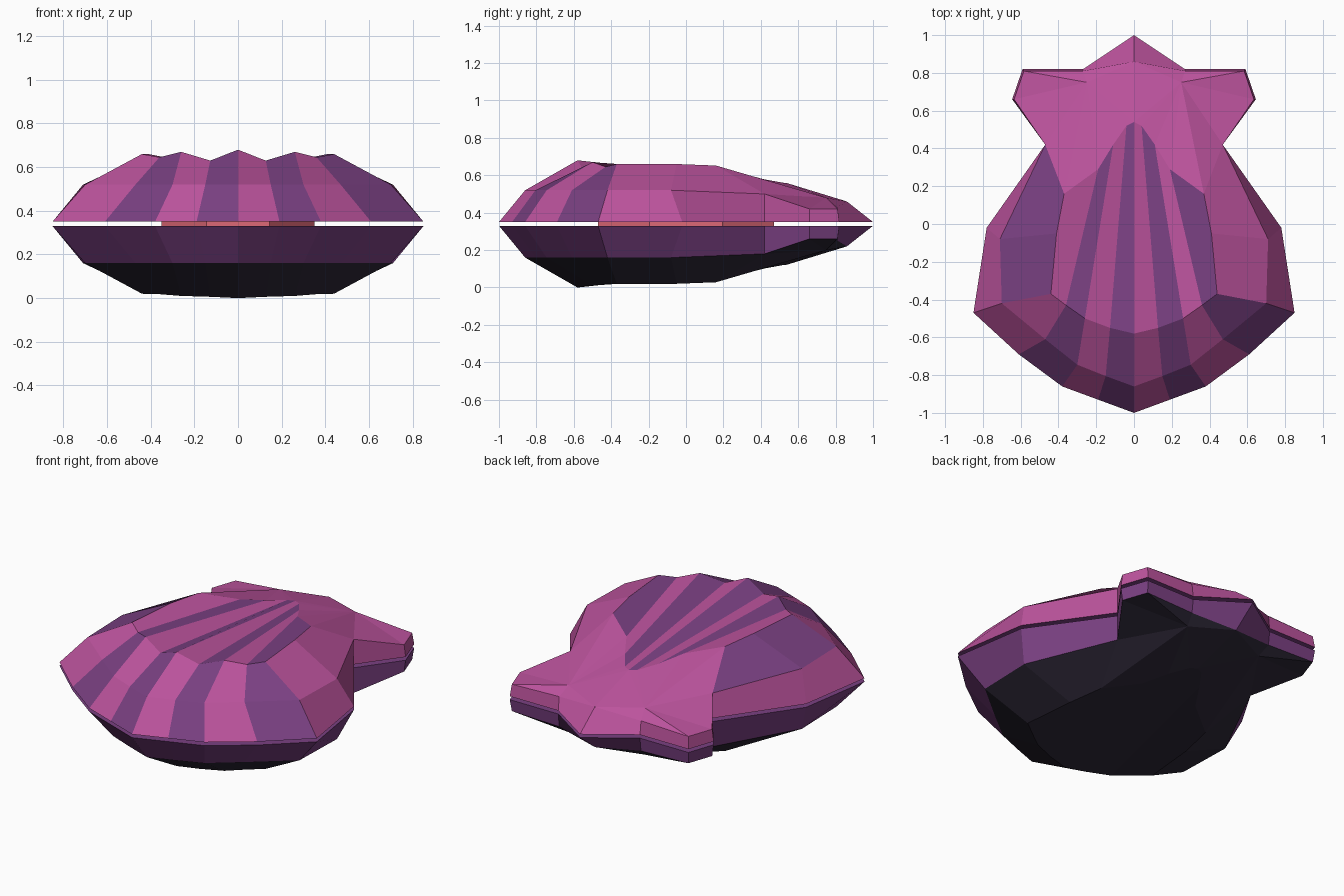
import bpy, bmesh, math

if "Cube" in bpy.data.objects:
    bpy.data.objects.remove(bpy.data.objects["Cube"])


def material(name, rgb):
    lin = [((c / 255 + 0.055) / 1.055) ** 2.4 for c in rgb]
    m = bpy.data.materials.new(name)
    m.diffuse_color = (*lin, 1)
    m.use_nodes = True
    m.node_tree.nodes["Principled BSDF"].inputs["Base Color"].default_value = m.diffuse_color
    return m


PINK = material("shell pink", (188, 83, 157))
PURPLE = material("stripe purple", (122, 64, 130))
DARK = material("underside dark", (46, 40, 56))
FLESH = material("flesh red", (222, 104, 118))

# Right half of the shell, from the front tip round to the hinge tip
RIM = [(0, -1), (.19, -.93), (.38, -.86), (.61, -.69), (.85, -.47), (.78, -.02),
       (.47, .42), (.645, .66), (.59, .82), (.27, .82), (0, 1)]
MID = [(0, -.86, .52), (.15, -.805, .52), (.3, -.745, .52), (.47, -.61, .52),
       (.70, -.42, .52), (.71, -.08, .52), (.47, .42, .5), (.635, .66, .42),
       (.583, .81, .42), (.27, .81, .43), (0, .86, .46)]
# Crown: ridges and valleys at the front, then back along the side
CROWN = [(0, -.58, .68), (.127, -.55, .63), (.26, -.5, .67), (.36, -.43, .645),
         (.44, -.37, .66), (.41, -.05, .66), (.37, .16, .652)]
# Where the ribs run out near the hinge, and the ear crease
FAN = [(0, .54, .558), (.04, .52, .56), (.11, .42, .578), (.19, .29, .612)]
CREASE = (.25, .75, .48)


def build_shell(name, upper):
    rim_mat, inner_mat = (0, 0) if upper else (1, 2)
    bm = bmesh.new()
    cache = {}

    def vert(p, side):
        x, y, z = p
        if not upper:
            z = .68 - z
        key = (round(x * side, 4), y, round(z, 4))
        if key not in cache:
            cache[key] = bm.verts.new(key)
        return cache[key]

    rim = [(x, y, .35) for x, y in RIM]
    crown = list(CROWN)
    if not upper:  # the lower shell has no ribs
        crown[1] = (.127, -.55, .674)
        crown[3] = (.36, -.43, .662)

    for side in (1, -1):
        def face(pts, mat):
            bm.faces.new([vert(p, side) for p in pts]).material_index = mat

        # rim band
        for i in range(10):
            striped = upper and i < 4 and (i % 2 == 1) == (side == 1)
            face((rim[i], rim[i + 1], MID[i + 1], MID[i]), 1 if striped else rim_mat)
        # ribs: slope, then crown
        for i in range(4):
            striped = upper and (i % 2 == 1) == (side == 1)
            mat = 1 if striped else inner_mat
            face((MID[i], MID[i + 1], crown[i + 1], crown[i]), mat)
            if i < 3:
                face((crown[i], crown[i + 1], FAN[i + 1], FAN[i]), mat)
            else:
                face((crown[3], crown[4], crown[5], crown[6], FAN[3]), mat)
        # shoulders: purple on the left only
        shoulder = 1 if upper and side == -1 else inner_mat
        for i in (4, 5):
            face((MID[i], MID[i + 1], crown[i + 1], crown[i]), shoulder)
        # hinge area and ears
        face((crown[6], MID[6], CREASE), inner_mat)
        chain = [crown[6], FAN[3], FAN[2], FAN[1], FAN[0], MID[10], MID[9], MID[8]]
        for a, b in zip(chain, chain[1:]):
            face((a, CREASE, b), inner_mat)
        face((MID[6], MID[7], CREASE), inner_mat)
        face((MID[7], MID[8], CREASE), inner_mat)

    # flat closing face at the opening
    loop = [vert(p, 1) for p in rim] + [vert(p, -1) for p in rim[-2:0:-1]]
    bm.faces.new(loop).material_index = 1
    bmesh.ops.recalc_face_normals(bm, faces=bm.faces)
    me = bpy.data.meshes.new(name)
    bm.to_mesh(me)
    bm.free()
    for m in (PINK, PURPLE, DARK):
        me.materials.append(m)
    bpy.context.collection.objects.link(bpy.data.objects.new(name, me))


build_shell("upper_shell", True)
build_shell("lower_shell", False)

# Flesh seen in the gap between the shells
bpy.ops.mesh.primitive_cylinder_add(vertices=8, radius=1, depth=.06, location=(0, 0, .34),
                                    rotation=(0, 0, 0))
body = bpy.context.object
body.name = "soft_body"
turn = math.radians(22.5)
c, s = math.cos(turn), math.sin(turn)
for v in body.data.vertices:  # flat sides face the axes, stretched front to back
    x, y = v.co.x * c - v.co.y * s, v.co.x * s + v.co.y * c
    v.co.x, v.co.y = x * .35 / c, y * .47 / c
body.data.materials.append(FLESH)
